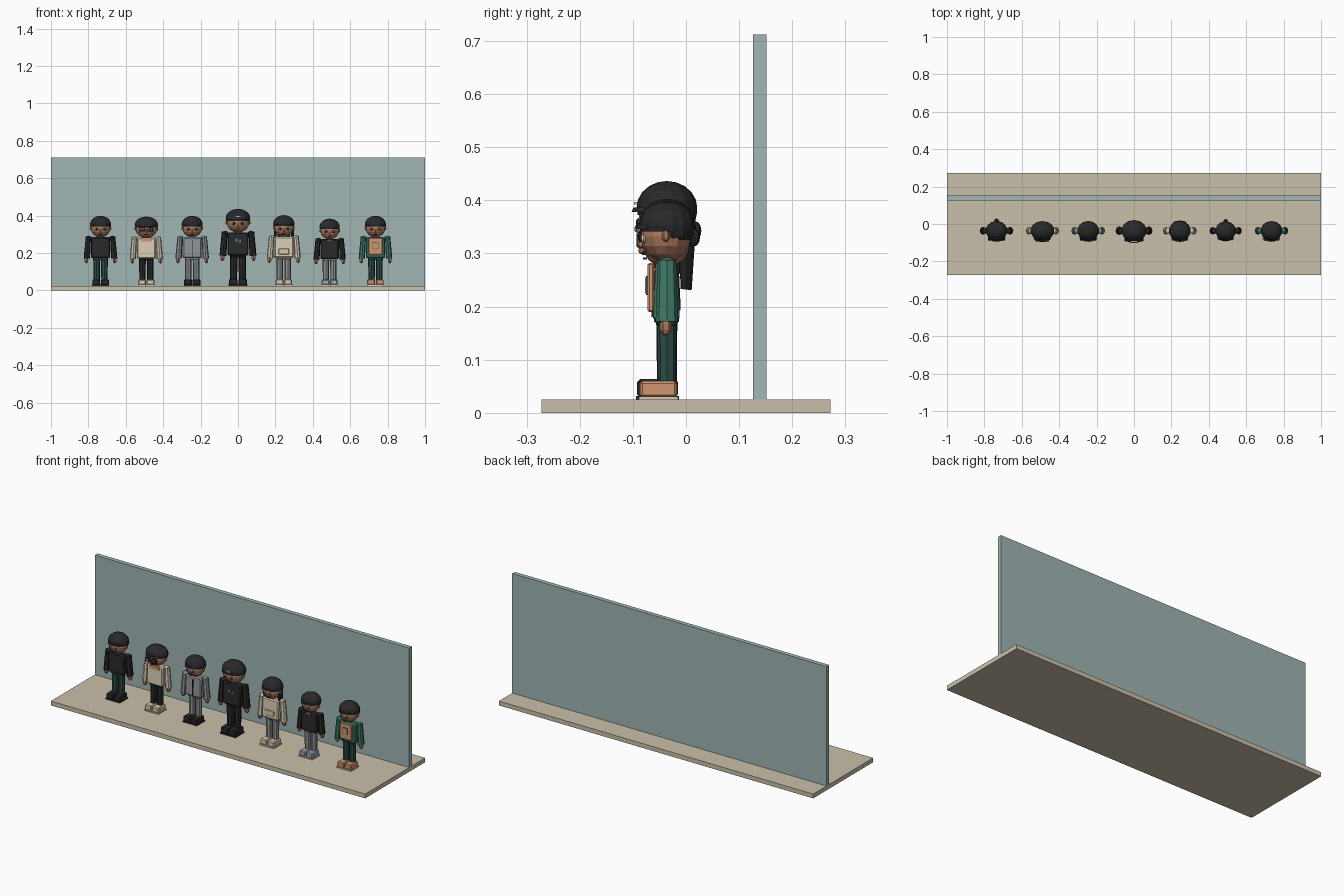
import bpy, bmesh, math
from mathutils import Vector, Matrix

if "Cube" in bpy.data.objects:
    bpy.data.objects.remove(bpy.data.objects["Cube"])


def colour(name, hexa):
    m = bpy.data.materials.new(name)
    lin = [(int(hexa[i:i + 2], 16) / 255) ** 2.2 for i in (0, 2, 4)]
    m.diffuse_color = (*lin, 1)
    m.use_nodes = True
    m.node_tree.nodes["Principled BSDF"].inputs["Base Color"].default_value = m.diffuse_color
    return m


M = {n: colour(n, h) for n, h in {
    "wall_blue": "a0b4b3", "floor_sand": "c9bfa8", "black": "2d2d2f",
    "grey": "8d9094", "cream": "d6cab2", "teal": "3f7767",
    "dark_green": "2f4d4a", "skin": "a4745a", "orange": "d0936f",
    "pale_blue": "9aabb5"}.items()}

# Current figure placement: every part is made in figure space, feet at origin
place = Matrix.Identity(4)


def finish(name, bm, mat):
    bm.transform(place)
    bmesh.ops.recalc_face_normals(bm, faces=bm.faces)
    me = bpy.data.meshes.new(name)
    bm.to_mesh(me)
    bm.free()
    me.materials.append(M[mat])
    ob = bpy.data.objects.new(name, me)
    bpy.context.collection.objects.link(ob)
    return ob


def box(name, c, size, mat, bevel=0, flare=1):
    """Box, optionally bevelled, its bottom depth multiplied by flare."""
    bm = bmesh.new()
    bmesh.ops.create_cube(bm, size=1)
    for v in bm.verts:
        if v.co.z < 0:
            v.co.y *= flare
        v.co = Vector(c) + Vector([a * b for a, b in zip(v.co, size)])
    if bevel:
        bmesh.ops.bevel(bm, geom=bm.edges[:], offset=bevel, segments=1, affect='EDGES')
    return finish(name, bm, mat)


def limb(name, a, b, ra, rb, mat, sides=8, stretch=1):
    """Tapered prism from a to b."""
    a, b = Vector(a), Vector(b)
    bm = bmesh.new()
    bmesh.ops.create_cone(bm, cap_ends=True, segments=sides, radius1=ra,
                          radius2=rb, depth=(b - a).length)
    rot = (b - a).to_track_quat('Z', 'Y').to_matrix().to_4x4()
    bm.transform(Matrix.Translation((a + b) / 2) @ rot)
    mid = (a.y + b.y) / 2
    for v in bm.verts:
        v.co.y = mid + (v.co.y - mid) * stretch
    return finish(name, bm, mat)


def ball(name, c, r, mat, sides=12, rings=8, cut=None):
    """Faceted ellipsoid; everything below height cut is removed."""
    bm = bmesh.new()
    bmesh.ops.create_uvsphere(bm, u_segments=sides, v_segments=rings, radius=1)
    bm.transform(Matrix.Translation(c) @ Matrix.Diagonal((*r, 1)))
    if cut is not None:
        bmesh.ops.bisect_plane(bm, geom=bm.verts[:] + bm.edges[:] + bm.faces[:],
                               plane_co=(0, 0, cut), plane_no=(0, 0, -1), clear_outer=True)
        bmesh.ops.holes_fill(bm, edges=[e for e in bm.edges if e.is_boundary])
    return finish(name, bm, mat)


# Floor and back wall
box("floor", (0, 0, 0.0125), (2, 0.544, 0.025), "floor_sand")
box("back_wall", (0, 0.139, 0.3685), (2, 0.025, 0.687), "wall_blue")

# x, scale, head width, top, trousers, shoes, extras
figures = [
    (-0.735, 1.00, 1.00, "black", "dark_green", "black", {"bun"}),
    (-0.490, 0.99, 1.12, "cream", "black", "cream", {"glasses", "collar"}),
    (-0.245, 1.00, 1.00, "grey", "grey", "black", {"zip"}),
    (0.000, 1.10, 1.06, "black", "black", "black", {"patch", "band"}),
    (0.245, 1.01, 1.00, "cream", "grey", "cream", {"long_hair", "pocket"}),
    (0.490, 0.96, 1.00, "black", "grey", "pale_blue", {"bun", "collar_small"}),
    (0.735, 1.00, 1.00, "teal", "dark_green", "orange", {"bib"}),
]

for x, s, hw, top, legs, shoes, extra in figures:
    place = Matrix.Translation((x, -0.036, 0.025)) @ Matrix.Scale(s, 4)

    # Body
    box("torso", (0, -0.001, 0.204), (0.102, 0.040, 0.112), top, 0.006, 1.25)
    box("waist", (0, 0, 0.148), (0.078, 0.036, 0.02), legs, 0.004)
    limb("neck", (0, 0, 0.255), (0, 0, 0.275), 0.016, 0.016, "skin")

    # Paired parts
    for k in (-1, 1):
        limb("leg", (k * 0.021, 0, 0.03), (k * 0.021, 0, 0.145), 0.017, 0.018, legs)
        box("shoe", (k * 0.023, -0.016, 0.0195), (0.042, 0.070, 0.031), shoes, 0.005)
        box("sole", (k * 0.023, -0.016, 0.003), (0.044, 0.073, 0.006),
            "cream" if shoes != "black" else "black")
        limb("sleeve", (k * 0.065, 0, 0.262), (k * 0.073, 0, 0.146), 0.014, 0.017, top, 8, 1.25)
        ball("shoulder", (k * 0.062, 0, 0.256), (0.015, 0.018, 0.012), top, 8, 6)
        ball("hand", (k * 0.076, -0.002, 0.137), (0.012, 0.012, 0.017), "skin", 6, 5)
        ball("ear", (k * 0.052 * hw, -0.002, 0.308), (0.007, 0.008, 0.011), "skin", 6, 5)
        ball("eye_white", (k * 0.021, -0.044, 0.303), (0.010, 0.006, 0.008), "cream", 8, 6)
        ball("pupil", (k * 0.021, -0.049, 0.303), (0.006, 0.004, 0.007), "black", 8, 6)
        if "glasses" in extra:
            for dx, dz, w, h in ((0, 0.011, 0.03, 0.004), (0, -0.011, 0.03, 0.004),
                                 (-0.014, 0, 0.004, 0.022), (0.014, 0, 0.004, 0.022)):
                box("glasses_frame", (k * 0.021 + dx, -0.055, 0.303 + dz),
                    (w, 0.005, h), "black")
        if "long_hair" in extra:
            box("hair_strand", (k * 0.046, 0.006, 0.275), (0.014, 0.036, 0.09), "black", 0.005)

    # Head, hair and cap
    ball("head", (0, -0.002, 0.307), (0.052 * hw, 0.047, 0.048), "skin")
    ball("nose", (0, -0.049, 0.292), (0.006, 0.007, 0.007), "skin", 6, 5)
    box("mouth", (0, -0.043, 0.277), (0.018, 0.008, 0.004), "black")
    ball("back_hair", (0, 0.010, 0.322), (0.054 * hw, 0.042, 0.042), "black", 12, 8, 0.300)
    ball("cap", (0, 0, 0.328), (0.058 * hw, 0.052, 0.046), "black", 14, 10, 0.316)
    limb("cap_brim", (0, -0.036, 0.321), (0, -0.036, 0.329),
         0.042 * hw, 0.036 * hw, "black", 12, 0.55)

    # Individual details
    if "bun" in extra:
        ball("hair_bun", (0, 0.053, 0.318), (0.013, 0.012, 0.018), "black", 8, 6)
    if "long_hair" in extra:
        limb("hair_fall", (0, 0.040, 0.325), (0, 0.034, 0.205), 0.040, 0.026, "black", 8, 0.4)
    if "glasses" in extra:
        box("glasses_bridge", (0, -0.055, 0.305), (0.014, 0.004, 0.004), "black")
    if "collar" in extra:
        box("collar", (0, -0.023, 0.250), (0.060, 0.008, 0.020), "orange")
    if "collar_small" in extra:
        box("neckline", (0, -0.022, 0.255), (0.026, 0.006, 0.008), "skin")
    if "zip" in extra:
        box("zip", (0, -0.025, 0.200), (0.004, 0.008, 0.09), "black")
    if "patch" in extra:
        box("chest_patch", (-0.008, -0.023, 0.222), (0.014, 0.008, 0.014), "teal")
        box("chest_patch_small", (0.010, -0.023, 0.216), (0.010, 0.008, 0.016), "teal")
    if "band" in extra:
        box("cap_band", (0, -0.053, 0.336), (0.034, 0.006, 0.005), "cream")
    if "pocket" in extra:
        box("front_pocket", (0, -0.026, 0.182), (0.056, 0.008, 0.030), "cream", 0.002)
    if "bib" in extra:
        box("bib", (0, -0.030, 0.211), (0.074, 0.012, 0.092), "orange", 0.003)
        box("bib_pocket_edge", (0, -0.037, 0.215), (0.032, 0.004, 0.036), "teal")
        box("bib_pocket", (0, -0.039, 0.215), (0.026, 0.004, 0.030), "orange")
